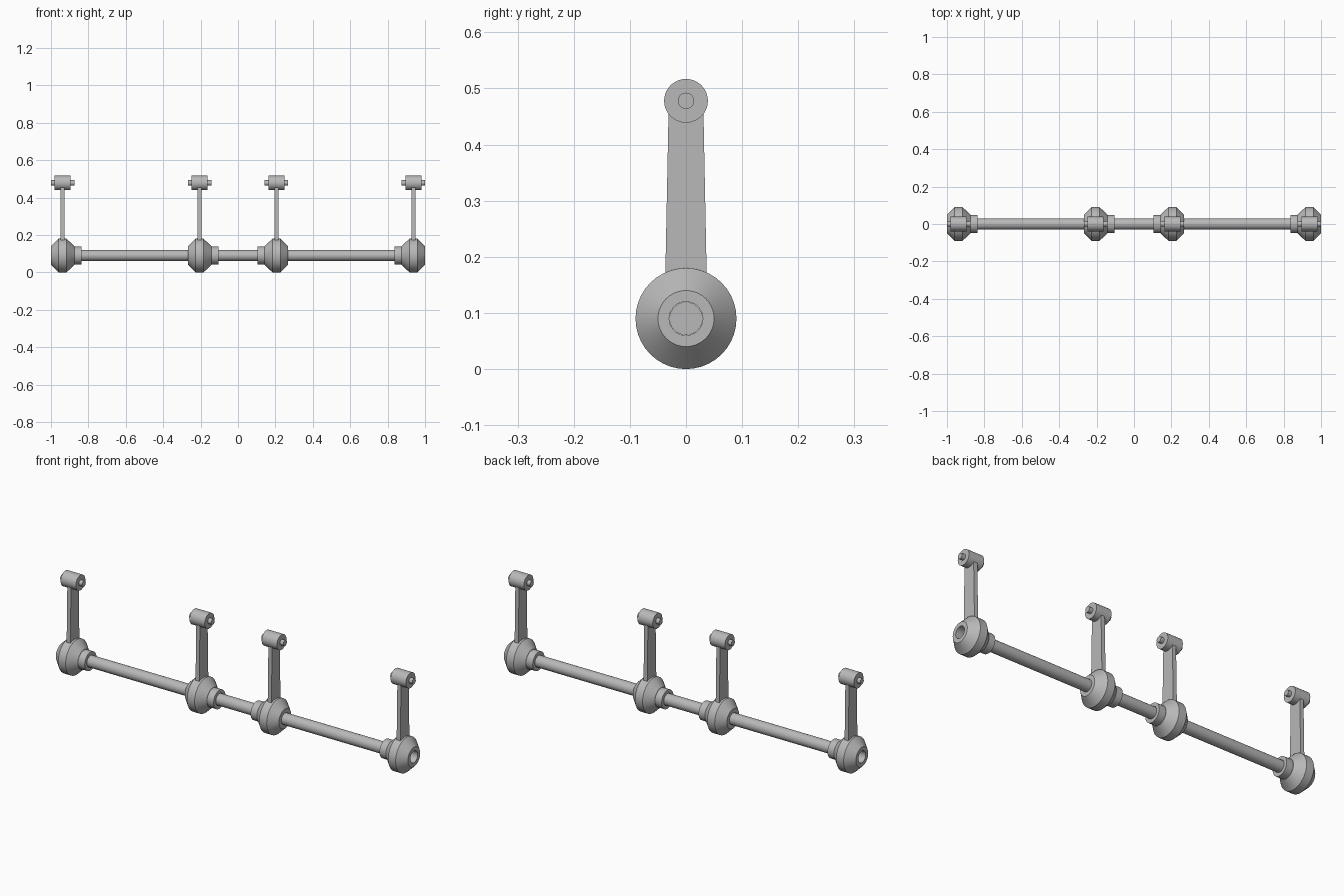
import bpy
import bmesh
from math import radians, sin, cos, tau

if "Cube" in bpy.data.objects:
    bpy.data.objects.remove(bpy.data.objects["Cube"])

steel = bpy.data.materials.new("grey_steel")
steel.use_nodes = True
GREY = (0.48, 0.48, 0.48, 1)
steel.diffuse_color = GREY
steel.node_tree.nodes["Principled BSDF"].inputs["Base Color"].default_value = GREY

SHAFT_Z, PIN_Z = 0.09, 0.478


def finish(name, bm):
    bmesh.ops.recalc_face_normals(bm, faces=bm.faces)
    mesh = bpy.data.meshes.new(name)
    bm.to_mesh(mesh)
    bm.free()
    mesh.materials.append(steel)
    obj = bpy.data.objects.new(name, mesh)
    bpy.context.collection.objects.link(obj)
    bpy.ops.object.select_all(action="DESELECT")
    obj.select_set(True)
    bpy.context.view_layer.objects.active = obj
    bpy.ops.object.shade_smooth_by_angle(angle=radians(25))
    return obj


def lathe(name, profile, x, z, side=1, closed=False, sides=40):
    """Turn (offset along x, radius) points around the x axis."""
    bm = bmesh.new()
    rings = [[bm.verts.new((x + side * px, r * cos(tau * i / sides),
                            z + r * sin(tau * i / sides)))
              for i in range(sides)] for px, r in profile]
    pairs = list(zip(rings, rings[1:]))
    if closed:
        pairs.append((rings[-1], rings[0]))
    else:
        bm.faces.new(rings[0])
        bm.faces.new(rings[-1])
    for a, b in pairs:
        for i in range(sides):
            j = (i + 1) % sides
            bm.faces.new((a[i], a[j], b[j], b[i]))
    return finish(name, bm)


def lever(name, x):
    """Flat arm that narrows towards the top."""
    bm = bmesh.new()
    bmesh.ops.create_cube(bm, size=1)
    for v in bm.verts:
        top = v.co.z > 0
        v.co.x = x + v.co.x * 0.021
        v.co.y *= 0.062 if top else 0.075
        v.co.z = PIN_Z - 0.015 if top else SHAFT_Z + 0.045
    return finish(name, bm)


# Long cross shaft, ending inside the outer hubs
lathe("cross_shaft", [(-0.938, 0.0295), (0.938, 0.0295)], 0, SHAFT_Z, sides=32)

# Bored hub with bevelled rim, its collar pointing to the middle
hub = [(0.0625, 0.03), (0.0625, 0.05), (0.021, 0.09), (-0.021, 0.09),
       (-0.0625, 0.05), (-0.0625, 0.048), (-0.1, 0.048), (-0.1, 0.03)]
boss = [(-0.043, 0.039), (0.043, 0.039)]
pin = [(-0.0625, 0.0145), (0.0625, 0.0145)]

for label, dist in (("outer", 0.9375), ("inner", 0.205)):
    for hand, side in (("left", 1), ("right", -1)):
        tag, x = f"{label}_{hand}", side * dist
        lathe(f"hub_{tag}", hub, x, SHAFT_Z, side, closed=True)
        lever(f"lever_{tag}", x)
        lathe(f"boss_{tag}", boss, x, PIN_Z)
        lathe(f"pin_{tag}", pin, x, PIN_Z, sides=24)
